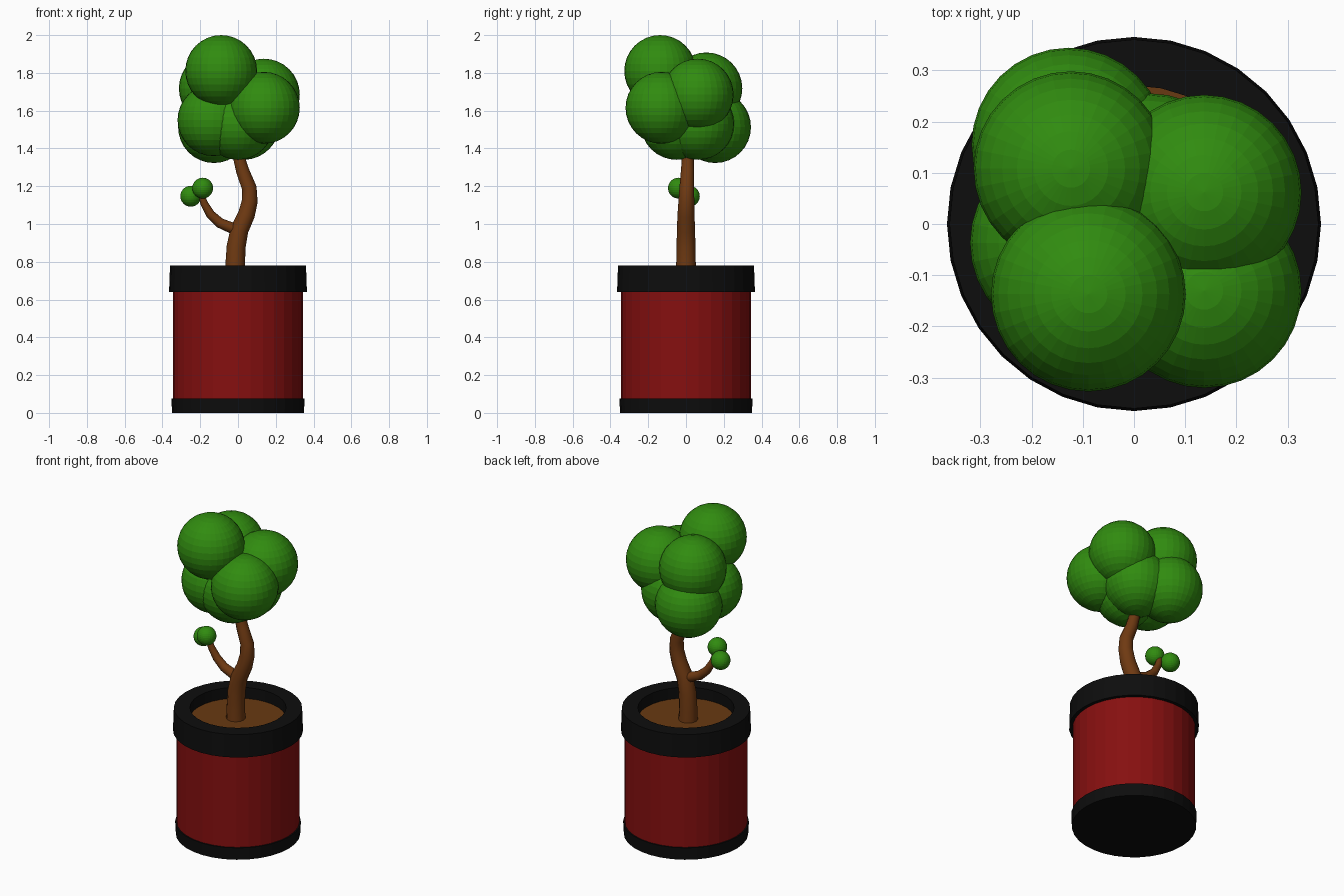
import bpy, bmesh, math
from mathutils import Vector

if "Cube" in bpy.data.objects:
    bpy.data.objects.remove(bpy.data.objects["Cube"])


def material(name, rgb):
    m = bpy.data.materials.new(name)
    m.diffuse_color = (*rgb, 1)
    m.use_nodes = True
    m.node_tree.nodes["Principled BSDF"].inputs["Base Color"].default_value = m.diffuse_color
    return m


GREEN = material("leaf_green", (0.03, 0.26, 0.005))
BARK = material("bark_brown", (0.16, 0.042, 0.006))
SOIL = material("soil_brown", (0.14, 0.042, 0.006))
RED = material("pot_red", (0.24, 0.005, 0.005))
BLACK = material("pot_black", (0.004, 0.004, 0.004))


def finish(name, bm, mat):
    bmesh.ops.recalc_face_normals(bm, faces=bm.faces)
    me = bpy.data.meshes.new(name)
    bm.to_mesh(me)
    bm.free()
    me.materials.append(mat)
    ob = bpy.data.objects.new(name, me)
    bpy.context.collection.objects.link(ob)
    return ob


def skin(bm, rings, closed=False):
    """Bridge successive vertex rings with quads."""
    n = len(rings[0])
    pairs = list(zip(rings, rings[1:]))
    if closed:
        pairs.append((rings[-1], rings[0]))
    for a, b in pairs:
        for i in range(n):
            j = (i + 1) % n
            bm.faces.new((a[i], a[j], b[j], b[i]))
    if not closed:
        bm.faces.new(rings[0])
        bm.faces.new(rings[-1])


def lathe(name, profile, mat, closed=False, sides=32):
    bm = bmesh.new()
    rings = [[bm.verts.new((r * math.cos(2 * math.pi * i / sides),
                            r * math.sin(2 * math.pi * i / sides), z))
              for i in range(sides)] for r, z in profile]
    skin(bm, rings, closed)
    return finish(name, bm, mat)


def tube(name, path, mat, sides=12):
    """Tapered tube through (x, y, z, radius) points."""
    bm = bmesh.new()
    pts = [Vector(p[:3]) for p in path]
    rings = []
    for k, p in enumerate(pts):
        d = (pts[min(k + 1, len(pts) - 1)] - pts[max(k - 1, 0)]).normalized()
        v = Vector((0, 1, 0))
        u = v.cross(d).normalized()
        v = d.cross(u)
        r = path[k][3]
        rings.append([bm.verts.new(p + r * (u * math.cos(a) + v * math.sin(a)))
                      for a in (2 * math.pi * i / sides for i in range(sides))])
    skin(bm, rings)
    ob = finish(name, bm, mat)
    ob.data.shade_smooth()
    ob.data.set_sharp_from_angle(angle=math.radians(40))
    return ob


def ball(name, centre, radius):
    bm = bmesh.new()
    bmesh.ops.create_uvsphere(bm, u_segments=32, v_segments=16, radius=radius)
    finish(name, bm, GREEN).location = centre


# Pot: base band, body, hollow rim and soil
lathe("pot_base", [(0.349, 0), (0.353, 0.075)], BLACK)
lathe("pot_body", [(0.345, 0.05), (0.345, 0.68)], RED)
lathe("pot_rim", [(0.365, 0.64), (0.36, 0.78), (0.27, 0.78), (0.27, 0.64)], BLACK, True)
lathe("soil", [(0.275, 0.66), (0.275, 0.712)], SOIL)

# Trunk and side branch
tube("trunk", [(-0.015, 0, 0.69, 0.055), (-0.015, 0, 0.78, 0.052),
               (-0.01, 0, 0.88, 0.05), (0.008, 0, 0.97, 0.048),
               (0.045, 0, 1.05, 0.045), (0.062, 0.002, 1.12, 0.042),
               (0.06, 0.004, 1.19, 0.039), (0.025, 0.008, 1.28, 0.035),
               (0.003, 0.01, 1.36, 0.031), (0.0, 0.01, 1.45, 0.028)], BARK)
tube("side_branch", [(0.01, 0, 0.965, 0.03), (-0.04, 0, 0.982, 0.029),
                     (-0.095, 0, 1.005, 0.027), (-0.145, 0, 1.05, 0.024),
                     (-0.18, -0.005, 1.11, 0.02), (-0.197, -0.01, 1.17, 0.015)], BARK)

# Crown of leaf balls
crown = [(-0.089, -0.137, 1.81), (-0.123, 0.108, 1.718), (0.137, 0.062, 1.685),
         (0.137, -0.13, 1.615), (-0.127, 0.154, 1.513), (-0.13, -0.037, 1.55),
         (0.03, 0.065, 1.53), (0.0, -0.05, 1.53)]
for i, c in enumerate(crown):
    ball(f"crown_leaves_{i + 1}", c, 0.19)

# Small leaf balls on the side branch
ball("branch_leaves_1", (-0.187, -0.04, 1.19), 0.055)
ball("branch_leaves_2", (-0.25, 0.018, 1.147), 0.055)
